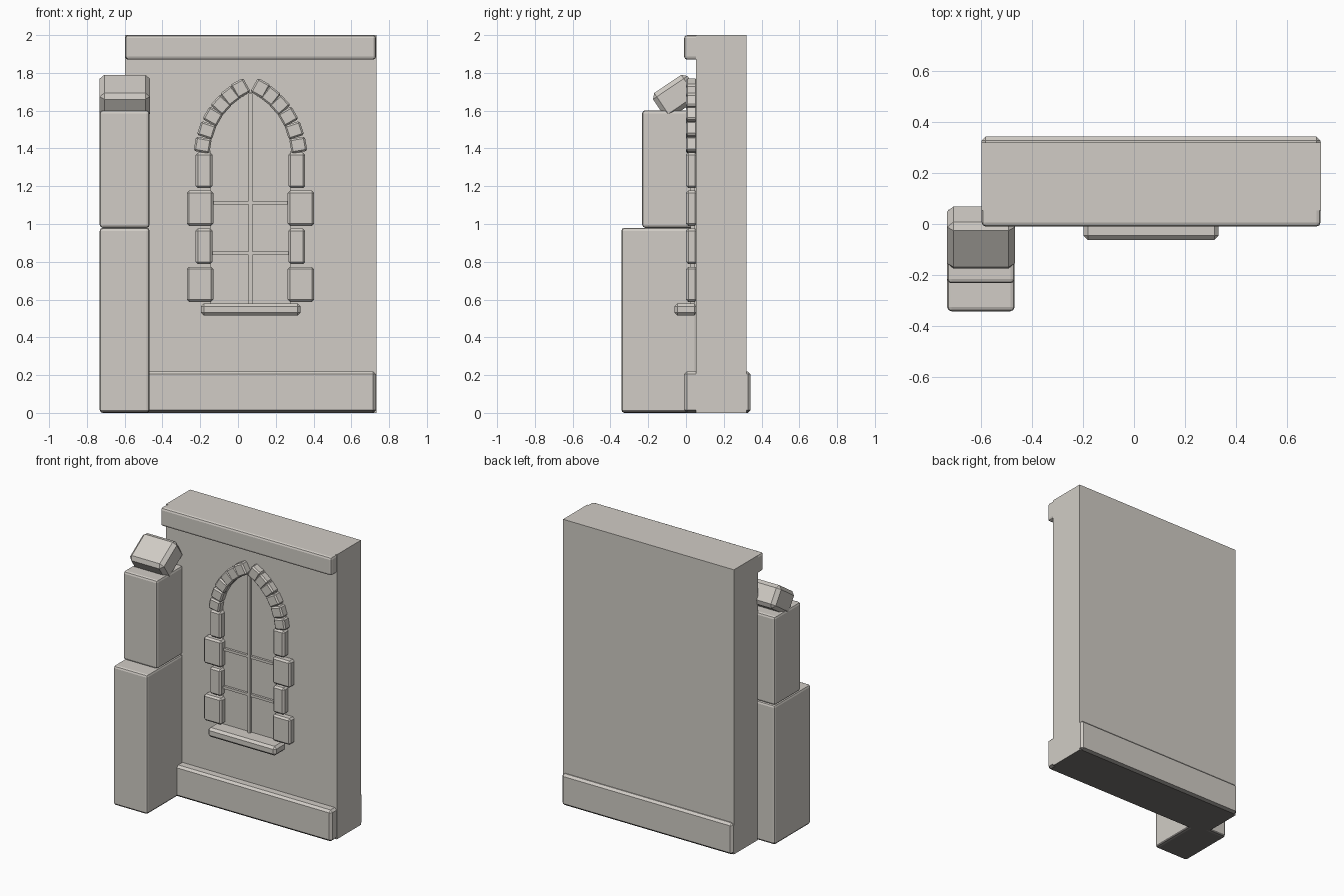
import bpy, bmesh, math
from mathutils import Matrix

if "Cube" in bpy.data.objects:
    bpy.data.objects.remove(bpy.data.objects["Cube"])


def material(name, colour):
    mat = bpy.data.materials.new(name)
    mat.diffuse_color = (*colour, 1)
    mat.use_nodes = True
    mat.node_tree.nodes["Principled BSDF"].inputs["Base Color"].default_value = mat.diffuse_color
    return mat


stone = material("warm grey stone", (0.635, 0.605, 0.562))
dark = material("dark underside", (0.18, 0.17, 0.16))


def finish(name, bm):
    bmesh.ops.recalc_face_normals(bm, faces=bm.faces)
    bm.normal_update()
    # Faces resting on the ground, and their worn lower edges, are dark
    for f in bm.faces:
        if f.normal.z < -0.3 and f.calc_center_median().z < 0.03:
            f.material_index = 1
    mesh = bpy.data.meshes.new(name)
    bm.to_mesh(mesh)
    bm.free()
    mesh.materials.append(stone)
    mesh.materials.append(dark)
    obj = bpy.data.objects.new(name, mesh)
    bpy.context.collection.objects.link(obj)
    return obj


def block(name, x, y, z, bevel=0.0, segments=1, tilt=0.0, axis='X'):
    """Box between (min, max) ranges, with worn edges, turned about its centre."""
    bm = bmesh.new()
    bmesh.ops.create_cube(bm, size=1)
    size = [r[1] - r[0] for r in (x, y, z)]
    bmesh.ops.scale(bm, vec=size, verts=bm.verts)
    if bevel:
        bmesh.ops.bevel(bm, geom=bm.edges[:], offset=bevel, segments=segments,
                        profile=0.5, affect='EDGES')
    bmesh.ops.transform(bm, matrix=Matrix.Rotation(tilt, 4, axis), verts=bm.verts)
    bmesh.ops.translate(bm, vec=[sum(r) / 2 for r in (x, y, z)], verts=bm.verts)
    return finish(name, bm)


# Wall slab with its base course and top moulding
block("wall", (-0.597, 0.732), (0.052, 0.32), (0, 2))
block("base_course", (-0.597, 0.731), (-0.01, 0.342), (0, 0.22), 0.015)
block("top_moulding", (-0.597, 0.731), (-0.01, 0.075), (1.87, 2), 0.016, 2)

# Stepped buttress with a tilted cap stone
block("buttress_lower", (-0.732, -0.468), (-0.342, 0.06), (0, 0.98), 0.016, 2)
block("buttress_upper", (-0.732, -0.468), (-0.232, 0.06), (0.98, 1.602), 0.016, 2)
block("buttress_cap", (-0.732, -0.467), (-0.163, 0.057), (1.598, 1.755), 0.024, 1,
      math.radians(34))

# Arch stones on one side: distance from window axis, height, tilt in degrees
CX = 0.066
arch = [(0.253, 1.418, 10), (0.232, 1.496, 18), (0.199, 1.569, 30),
        (0.155, 1.630, 42), (0.107, 1.678, 52), (0.053, 1.718, 61)]

# Window panel following the inner side of the arch
inner = [(0.215, 0.57), (0.215, 1.39)]
for d, h, a in arch[:-1]:
    r = math.radians(a)
    inner.append((d - 0.036 * math.cos(r), h - 0.036 * math.sin(r)))
outline = inner + [(0, 1.70)] + [(-d, h) for d, h in reversed(inner)]
bm = bmesh.new()
face = bm.faces.new([bm.verts.new((CX + d, 0.044, h)) for d, h in outline])
side = bmesh.ops.extrude_face_region(bm, geom=[face])
bmesh.ops.translate(bm, vec=(0, 0.02, 0),
                    verts=[g for g in side["geom"] if isinstance(g, bmesh.types.BMVert)])
finish("window_panel", bm)

# Window bars and sill
block("window_bar_upright", (CX - 0.01, CX + 0.01), (0.025, 0.06), (0.57, 1.69))
for i, h in enumerate((0.845, 1.113)):
    block(f"window_bar_cross_{i}", (CX - 0.21, CX + 0.21), (0.028, 0.06),
          (h - 0.009, h + 0.009))
block("window_sill", (-0.197, 0.332), (-0.062, 0.06), (0.515, 0.58), 0.016)

# Alternating wide and narrow jamb stones, then the arch stones, on both sides
jambs = [(0.197, 0.337, 0.588, 0.773), (0.201, 0.29, 0.788, 0.976),
         (0.197, 0.337, 0.99, 1.177), (0.201, 0.29, 1.19, 1.378)]
for s, label in ((-1, "left"), (1, "right")):
    for i, (a, b, low, high) in enumerate(jambs):
        xs = sorted((CX + s * a, CX + s * b))
        block(f"jamb_stone_{label}_{i}", xs, (0, 0.06), (low, high), 0.012)
    for i, (d, h, a) in enumerate(arch):
        x = CX + s * d
        block(f"arch_stone_{label}_{i}", (x - 0.042, x + 0.042), (0, 0.06),
              (h - 0.0385, h + 0.0385), 0.009, 1, -s * math.radians(a), 'Y')
